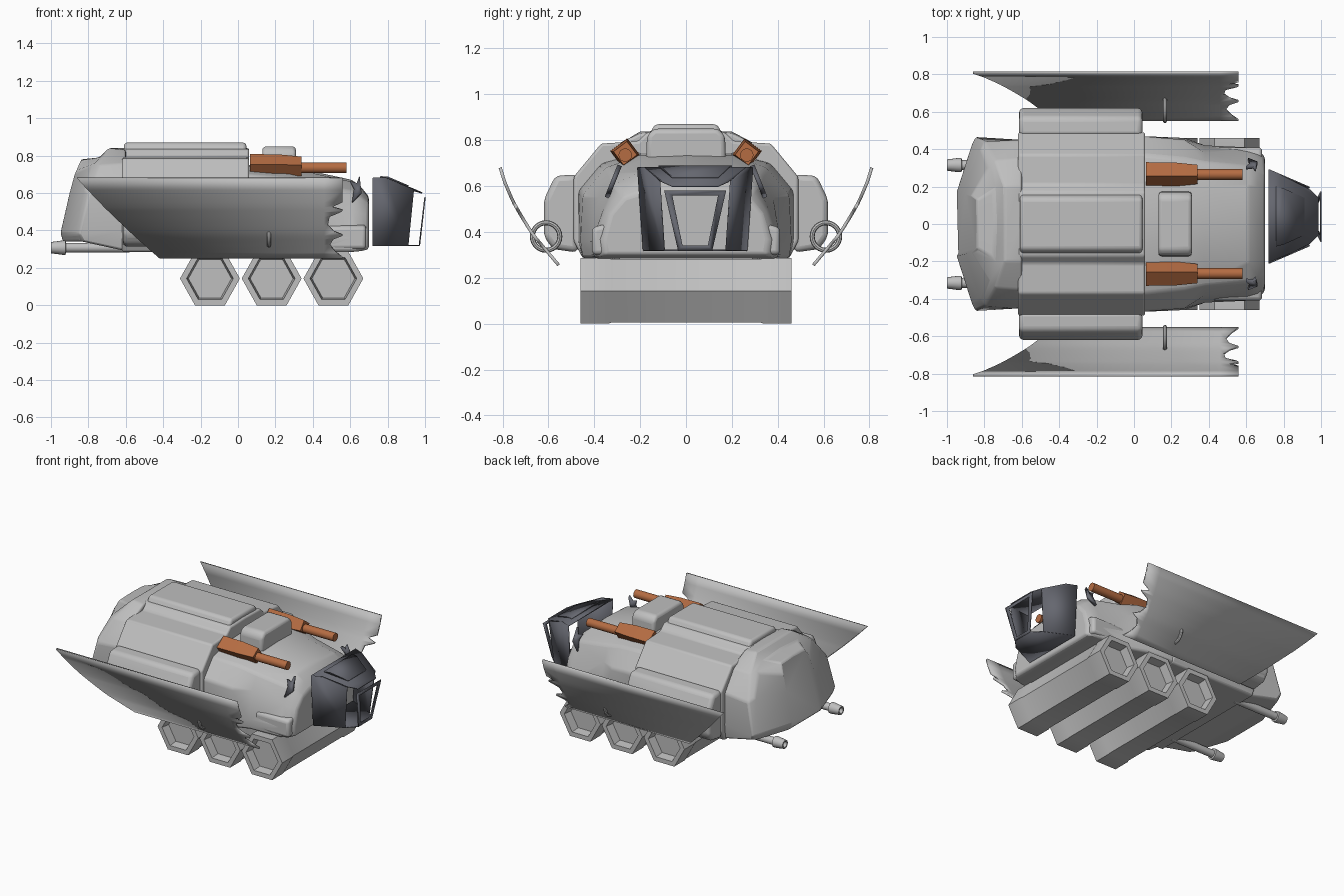
import bpy, bmesh, math
from mathutils import Vector

cube = bpy.data.objects.get("Cube")
if cube:
    bpy.data.objects.remove(cube)


def material(name, rgb):
    m = bpy.data.materials.new(name)
    m.use_nodes = True
    m.diffuse_color = (*rgb, 1)
    m.node_tree.nodes["Principled BSDF"].inputs["Base Color"].default_value = (*rgb, 1)
    return m


HULL = material("light grey", (0.52, 0.52, 0.52))
CANOPY = material("blue grey", (0.13, 0.135, 0.16))
GUN = material("copper", (0.46, 0.15, 0.055))


def make(name, verts, faces, mat, bevel=0, thick=0, closed=True):
    me = bpy.data.meshes.new(name)
    me.from_pydata(verts, [], faces)
    me.materials.append(mat)
    if closed:
        bm = bmesh.new()
        bm.from_mesh(me)
        bmesh.ops.recalc_face_normals(bm, faces=bm.faces)
        bm.to_mesh(me)
        bm.free()
    ob = bpy.data.objects.new(name, me)
    bpy.context.collection.objects.link(ob)
    if thick:
        s = ob.modifiers.new("Thickness", "SOLIDIFY")
        s.thickness, s.offset = thick, 0
    if bevel:
        b = ob.modifiers.new("Bevel", "BEVEL")
        b.width, b.segments, b.limit_method = bevel, 3, "ANGLE"
        b.angle_limit = math.radians(25)
    bpy.ops.object.select_all(action="DESELECT")
    ob.select_set(True)
    bpy.context.view_layer.objects.active = ob
    bpy.ops.object.shade_smooth_by_angle(angle=math.radians(32))
    return ob


def loft(name, rings, mat, bevel=0):
    n = len(rings[0])
    verts = [p for r in rings for p in r]
    faces = [(k * n + i, k * n + (i + 1) % n, (k + 1) * n + (i + 1) % n, (k + 1) * n + i)
             for k in range(len(rings) - 1) for i in range(n)]
    faces += [tuple(range(n)), tuple(range(len(verts) - n, len(verts)))]
    return make(name, verts, faces, mat, bevel)


def full(half):
    # mirror a half section, listed from the bottom up, across y = 0
    return half + [(x, -y, z) for x, y, z in reversed(half) if y > 0]


def section(x, *yz):
    return full([(x, y, z) for y, z in yz])


def tube(name, y, z, stations, mat, sides=16, turn=0.0):
    # stepped round or square bar along x
    rings = [[(x, y + r * math.cos(turn + i * math.tau / sides),
               z + r * math.sin(turn + i * math.tau / sides)) for i in range(sides)]
             for x, r in stations]
    return loft(name, rings, mat)


# Central hull
belly = [(0.45, 0.285), (0.49, 0.36), (0.49, 0.64), (0.37, 0.785), (0.21, 0.795)]
spine = [(0.17, 0.835), (0, 0.84)]
loft("mid_hull", [section(x, *belly, *spine) for x in (-0.62, 0.06)], HULL, 0.012)
plate = [(0.17, 0.81), (0.135, 0.87)]
loft("roof_plate", [section(x, *plate) for x in (-0.61, 0.045)], HULL, 0.018)

# Tail with a sloping end
loft("tail_hull", [
    section(-0.60, (0.44, 0.29), (0.45, 0.4), (0.45, 0.62), (0.35, 0.76), (0.2, 0.83), (0, 0.84)),
    full([(-0.83, 0.44, 0.34), (-0.85, 0.465, 0.38), (-0.80, 0.44, 0.6), (-0.74, 0.34, 0.75),
          (-0.69, 0.2, 0.84), (-0.69, 0, 0.84)]),
    full([(-0.85, 0.42, 0.34), (-0.87, 0.42, 0.38), (-0.82, 0.4, 0.62), (-0.78, 0.3, 0.75),
          (-0.75, 0.18, 0.79), (-0.74, 0, 0.79)]),
    full([(-0.935, 0.17, 0.34), (-0.95, 0.17, 0.38), (-0.9, 0.16, 0.6), (-0.87, 0.15, 0.71),
          (-0.84, 0.13, 0.775), (-0.84, 0, 0.78)])], HULL, 0.012)

# Nose
loft("nose_hull", [
    section(0.04, (0.45, 0.285), (0.47, 0.36), (0.47, 0.58), (0.37, 0.70), (0.2, 0.745), (0, 0.75)),
    section(0.27, (0.45, 0.285), (0.46, 0.36), (0.45, 0.56), (0.35, 0.68), (0.2, 0.735), (0, 0.74)),
    section(0.38, (0.41, 0.285), (0.42, 0.36), (0.38, 0.55), (0.33, 0.65), (0.2, 0.71), (0, 0.72)),
    section(0.61, (0.40, 0.285), (0.41, 0.36), (0.36, 0.5), (0.31, 0.61), (0.2, 0.66), (0, 0.67)),
    section(0.66, (0.39, 0.29), (0.40, 0.36), (0.35, 0.49), (0.29, 0.58), (0.2, 0.62), (0, 0.63)),
    section(0.70, (0.35, 0.30), (0.36, 0.37), (0.33, 0.48), (0.27, 0.55), (0.19, 0.575), (0, 0.58))],
    HULL, 0.015)
hatch = [(0.175, 0.70), (0.17, 0.82), (0.14, 0.85)]
loft("roof_hatch", [section(x, *hatch) for x in (0.13, 0.31)], HULL, 0.02)

pod = [(0.47, 0.31), (0.58, 0.325), (0.62, 0.38), (0.62, 0.54), (0.57, 0.645), (0.47, 0.65)]
box = [(0.33, 0.30), (0.41, 0.30), (0.41, 0.42), (0.33, 0.44)]
# wing curve and torn front edge: y, z, rear x, front x
curve = [(0.555, 0.255), (0.61, 0.32), (0.665, 0.385), (0.71, 0.455), (0.75, 0.525), (0.785, 0.6), (0.81, 0.68)]
torn = [(0, 0.56), (0.08, 0.52), (0.18, 0.49), (0.26, 0.51), (0.31, 0.56), (0.36, 0.51), (0.44, 0.48),
        (0.55, 0.49), (0.61, 0.55), (0.63, 0.56), (0.67, 0.50), (0.73, 0.56), (0.87, 0.56), (1, 0.56)]


def wing_point(t):
    u = t * (len(curve) - 1)
    i = min(int(u), len(curve) - 2)
    return Vector(curve[i]).lerp(Vector(curve[i + 1]), u - i)


for side, s in (("left", 1), ("right", -1)):
    loft(side + "_pod", [[(x, s * y, z) for y, z in pod] for x in (-0.615, 0.045)], HULL, 0.025)
    loft(side + "_nose_box", [[(x, s * y, z) for y, z in box] for x in (0.42, 0.685)], HULL, 0.02)

    # Curved armour wing
    verts, faces = [], []
    for t, front in torn:
        y, z = wing_point(t)
        rear = -0.42 - 0.44 * t
        verts += [(rear, s * y, z), (0.46, s * y, z), (front, s * y, z)]
    for i in range(len(torn) - 1):
        for c in (0, 1):
            a = i * 3 + c
            faces.append((a, a + 1, a + 4, a + 3))
    make(side + "_wing", verts, faces, HULL, thick=0.014)

    # Hooked wing bracket
    bpy.ops.mesh.primitive_torus_add(major_radius=0.06, minor_radius=0.011, major_segments=24,
                                     minor_segments=8, location=(0.165, s * 0.61, 0.38),
                                     rotation=(0, math.pi / 2, 0))
    ring = bpy.context.object
    ring.name = side + "_wing_bracket"
    ring.data.materials.append(HULL)
    bpy.ops.object.shade_smooth_by_angle(angle=math.radians(40))

    # Roof cannon and tail gun
    tube(side + "_cannon_body", s * 0.265, 0.743, [(0.065, 0.066), (0.22, 0.064), (0.34, 0.052)],
         GUN, 4, math.radians(8 * s))
    tube(side + "_cannon_barrel", s * 0.265, 0.735, [(0.33, 0.029), (0.58, 0.029)], GUN)
    tube(side + "_tail_gun", s * 0.315, 0.308,
         [(-0.58, 0.026), (-0.92, 0.026), (-0.922, 0.038), (-0.94, 0.038), (-1.0, 0.03),
          (-1.0, 0.02), (-0.96, 0.02)], HULL)

    # Small torn fin on the nose
    fin = [(0.61, 0.55), (0.66, 0.60), (0.65, 0.69), (0.635, 0.65), (0.60, 0.66), (0.62, 0.62)]
    make(side + "_nose_fin", [(x, s * (0.345 - (z - 0.55) * 0.4), z) for x, z in fin],
         [tuple(range(len(fin)))], CANOPY, thick=0.02)

# Hexagonal rollers with recessed ends
for n, x0 in enumerate((-0.15, 0.18, 0.51)):
    outline = [(-0.46, 0.10), (-0.46, 0.12), (-0.46, 0.16), (-0.34, 0.16), (-0.325, 0.155)]
    stations = [(-0.40, 0.11), (-0.40, 0.115), (-0.46, 0.125)] + outline[2:]
    stations += [(-y, r) for y, r in reversed(stations)]
    rings = [[(x0 + r * math.cos(i * math.pi / 3), y, 0.143 + 0.895 * r * math.sin(i * math.pi / 3) / 0.866)
              for i in range(6)] for y, r in stations]
    loft(f"roller_{n + 1}", rings, HULL)

# Detached cockpit canopy, made of thin panels about its own centre line
MID = 0.04


def sheet(name, pts, faces=None):
    return make(name, [(x, MID + d, z) for x, d, z in pts],
                faces or [tuple(range(len(pts)))], CANOPY, thick=0.007, closed=False)


for side, s in (("left", 1), ("right", -1)):
    sheet("canopy_side_" + side, [(0.72, s * 0.225, 0.32), (0.72, s * 0.25, 0.68), (0.79, s * 0.22, 0.68),
                                  (0.94, s * 0.155, 0.62), (0.91, s * 0.135, 0.32)])
sheet("canopy_roof", full([(0.72, 0.25, 0.68), (0.79, 0.22, 0.68), (0.94, 0.145, 0.62), (0.985, 0.10, 0.60)]))
sheet("canopy_roof_panel", full([(0.76, 0.16, 0.687), (0.80, 0.15, 0.685), (0.91, 0.10, 0.638)]))
sheet("canopy_floor", full([(0.72, 0.225, 0.32), (0.91, 0.135, 0.32), (0.97, 0.075, 0.32)]))
outer = [(0.97, 0.075, 0.32), (1.0, 0.135, 0.58)]
inner = [(0.972, 0.055, 0.34), (0.998, 0.1, 0.56)]
sheet("canopy_window_frame", full(outer) + full(inner),
      [(i, (i + 1) % 4, 4 + (i + 1) % 4, 4 + i) for i in range(4)])
